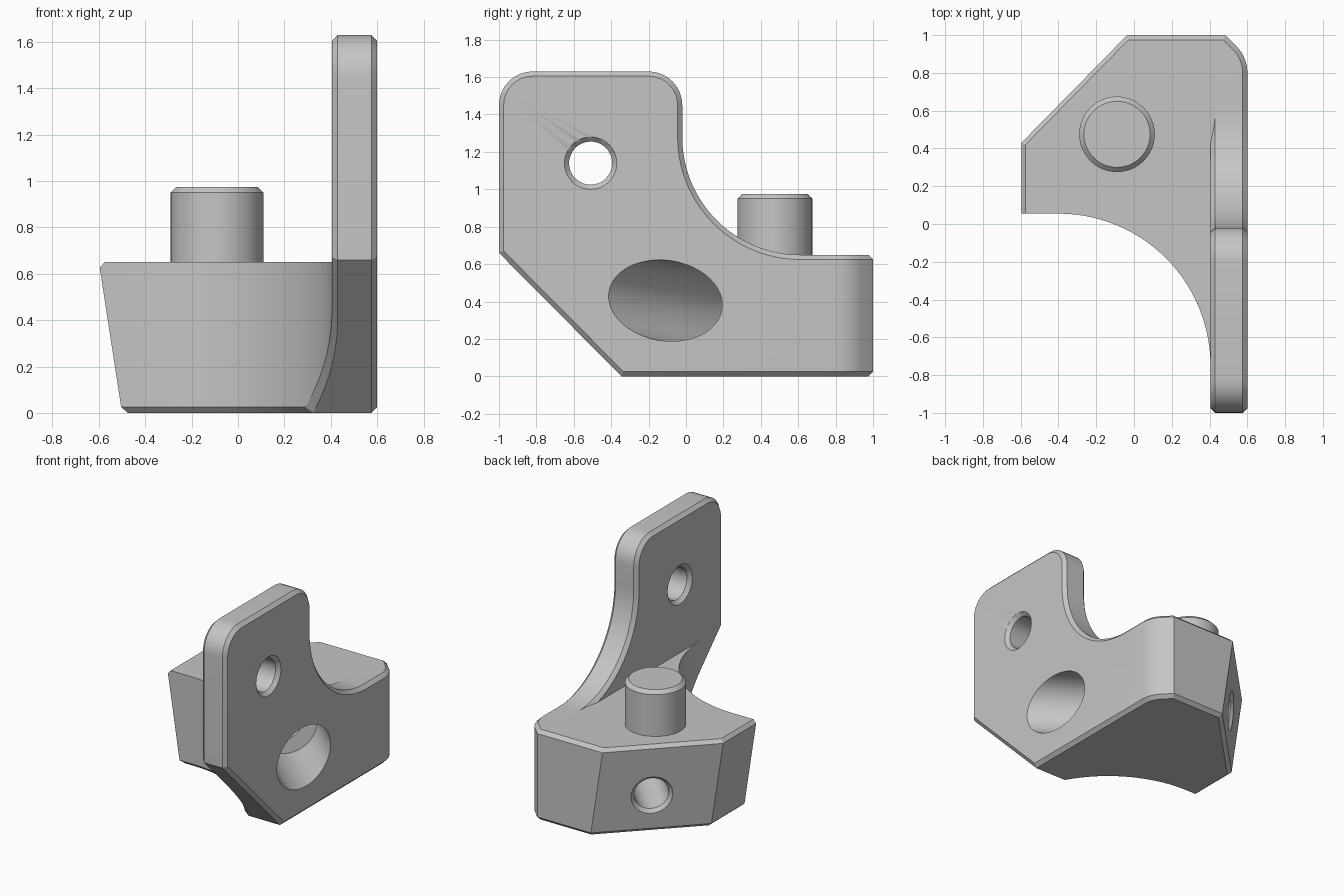
import bpy, bmesh
from math import sin, cos, pi, radians
from mathutils import Vector

cube = bpy.data.objects.get("Cube")
if cube:
    bpy.data.objects.remove(cube, do_unlink=True)

# One plain grey finish
grey = bpy.data.materials.new("machined grey")
grey.use_nodes = True
colour = (0.56, 0.56, 0.56, 1)
grey.diffuse_color = colour
grey.node_tree.nodes["Principled BSDF"].inputs["Base Color"].default_value = colour

CHAMFER = 0.025
BLOCK_TOP = 0.65


def arc(cx, cy, r, start, end, n):
    angles = [radians(start + (end - start) * i / n) for i in range(n + 1)]
    return [(cx + r * cos(a), cy + r * sin(a)) for a in angles]


def loft(rings):
    """Closed solid through rings of equal point counts."""
    bm = bmesh.new()
    loops = [[bm.verts.new(p) for p in ring] for ring in rings]
    n = len(loops[0])
    for a, b in zip(loops, loops[1:]):
        for i in range(n):
            j = (i + 1) % n
            bm.faces.new((a[i], a[j], b[j], b[i]))
    bm.faces.new(loops[0][::-1])
    bm.faces.new(loops[-1])
    bmesh.ops.recalc_face_normals(bm, faces=bm.faces[:])
    return bm


def lathe(profile, origin, axis, n=64):
    """Solid of revolution from (distance, radius) pairs along an axis."""
    turn = Vector(axis).to_track_quat('Z', 'Y')
    rings = [[Vector(origin) + turn @ Vector((r * cos(2 * pi * i / n), r * sin(2 * pi * i / n), d))
              for i in range(n)] for d, r in profile]
    return loft(rings)


def slice_off(bm, point, normal):
    """Remove everything beyond a plane and close the cut."""
    cut = bmesh.ops.bisect_plane(bm, geom=bm.verts[:] + bm.edges[:] + bm.faces[:],
                                 dist=1e-5, plane_co=point, plane_no=normal, clear_outer=True)
    edges = [e for e in cut["geom_cut"] if isinstance(e, bmesh.types.BMEdge)]
    bmesh.ops.edgeloop_fill(bm, edges=edges)
    bmesh.ops.recalc_face_normals(bm, faces=bm.faces[:])


def chamfer(bm, rule):
    edges = [e for e in bm.edges if len(e.link_faces) == 2 and rule(e)]
    bmesh.ops.bevel(bm, geom=edges, offset=CHAMFER, offset_type='OFFSET',
                    segments=1, profile=0.5, affect='EDGES', clamp_overlap=False)


def make_object(name, bm):
    bmesh.ops.recalc_face_normals(bm, faces=bm.faces[:])
    mesh = bpy.data.meshes.new(name)
    bm.to_mesh(mesh)
    bm.free()
    mesh.materials.append(grey)
    ob = bpy.data.objects.new(name, mesh)
    bpy.context.scene.collection.objects.link(ob)
    return ob


def drill(ob, cutters):
    for cutter in cutters:
        mod = ob.modifiers.new("hole", 'BOOLEAN')
        mod.operation = 'DIFFERENCE'
        mod.solver = 'EXACT'
        mod.object = cutter
    bpy.context.view_layer.update()
    graph = bpy.context.evaluated_depsgraph_get()
    mesh = bpy.data.meshes.new_from_object(ob.evaluated_get(graph))
    ob.modifiers.clear()
    ob.data = mesh


def all_at(edge, test):
    return all(test(v.co) for v in edge.verts)


# Upright plate: side profile with rounded top and a sweeping concave back
side = [(-0.345, 0), (1, 0), (1, BLOCK_TOP)]
side += arc(0.61, 1.28, 0.63, 270, 180, 24)
side += arc(-0.2, 1.45, 0.18, 0, 90, 10)
side += arc(-0.82, 1.45, 0.18, 90, 180, 10)
side += [(-1, 0.66)]
bm = loft([[(x, y, z) for y, z in side] for x in (0.405, 0.6)])
# Rounded vertical back corner
for i in range(1, 7):
    a = radians(7.5 * i)
    d = Vector((cos(a), sin(a), 0))
    slice_off(bm, Vector((0.4, 0.8, 0)) + d * 0.2, d)


def plate_rim(e):
    d = (e.verts[1].co - e.verts[0].co).normalized()
    if e.calc_face_angle() < 1:
        return False
    if abs(d.x) > 0.95:
        return all_at(e, lambda c: c.y > 0.99)
    return not (abs(d.z) > 0.9 and all_at(e, lambda c: c.y > 0.99))


chamfer(bm, plate_rim)
plate = make_object("upright_plate", bm)

# Corner block: plan outline with concave front, undercut left sides
plan = [(0.56, -0.75), (0.56, 0.75), (0.44, 1), (-0.04, 1), (-0.6, 0.43), (-0.6, 0.055)]
plan += arc(-0.4, -0.75, 0.805, 90, 0, 28)
undercut = plan[3:6]
bottom = [(x + 0.1 if (x, y) in undercut else x, y, 0) for x, y in plan]
bm = loft([bottom, [(x, y, BLOCK_TOP) for x, y in plan]])
slope_point = Vector((0, -0.345, 0))
slope_normal = Vector((0, -0.66, -0.655)).normalized()
slice_off(bm, slope_point, slope_normal)


def on_slope(c):
    return abs((c - slope_point).dot(slope_normal)) < 1e-4


def block_rim(e):
    mid = (e.verts[0].co + e.verts[1].co) / 2
    sloped = all_at(e, on_slope)
    if mid.x > 0.43 and mid.y < 0.99:
        return False
    if all_at(e, lambda c: c.z < 1e-4):
        return not sloped
    if all_at(e, lambda c: c.z > BLOCK_TOP - 1e-4):
        return mid.y > 0.06 and (mid.x < -0.59 or mid.y > 0.5)
    return sloped


chamfer(bm, block_rim)
block = make_object("corner_block", bm)

# Angled stepped bore and plain plate hole
bore = make_object("bore_cutter", lathe(
    [(-0.5, 0.215), (0.72, 0.215), (0.72, 0.115), (1.177, 0.115), (1.202, 0.14), (1.3, 0.238)],
    (0.6, -0.11, 0.405), (-1, 1, -0.154)))
hole = make_object("hole_cutter", lathe(
    [(0.3, 0.245), (0.405, 0.14), (0.43, 0.115), (0.575, 0.115), (0.6, 0.14), (0.7, 0.24)],
    (0, -0.51, 1.14), (1, 0, 0)))
drill(plate, [bore, hole])
drill(block, [bore])
for cutter in (bore, hole):
    bpy.data.objects.remove(cutter, do_unlink=True)

# Locating pin with chamfered top
pin = make_object("locating_pin", lathe(
    [(0.6, 0.2), (0.95, 0.2), (0.975, 0.175)], (-0.09, 0.475, 0), (0, 0, 1)))

# Smooth curves, crisp edges
bpy.ops.object.select_all(action='DESELECT')
for ob in (plate, block, pin):
    ob.select_set(True)
bpy.context.view_layer.objects.active = plate
bpy.ops.object.shade_smooth_by_angle(angle=radians(25))
